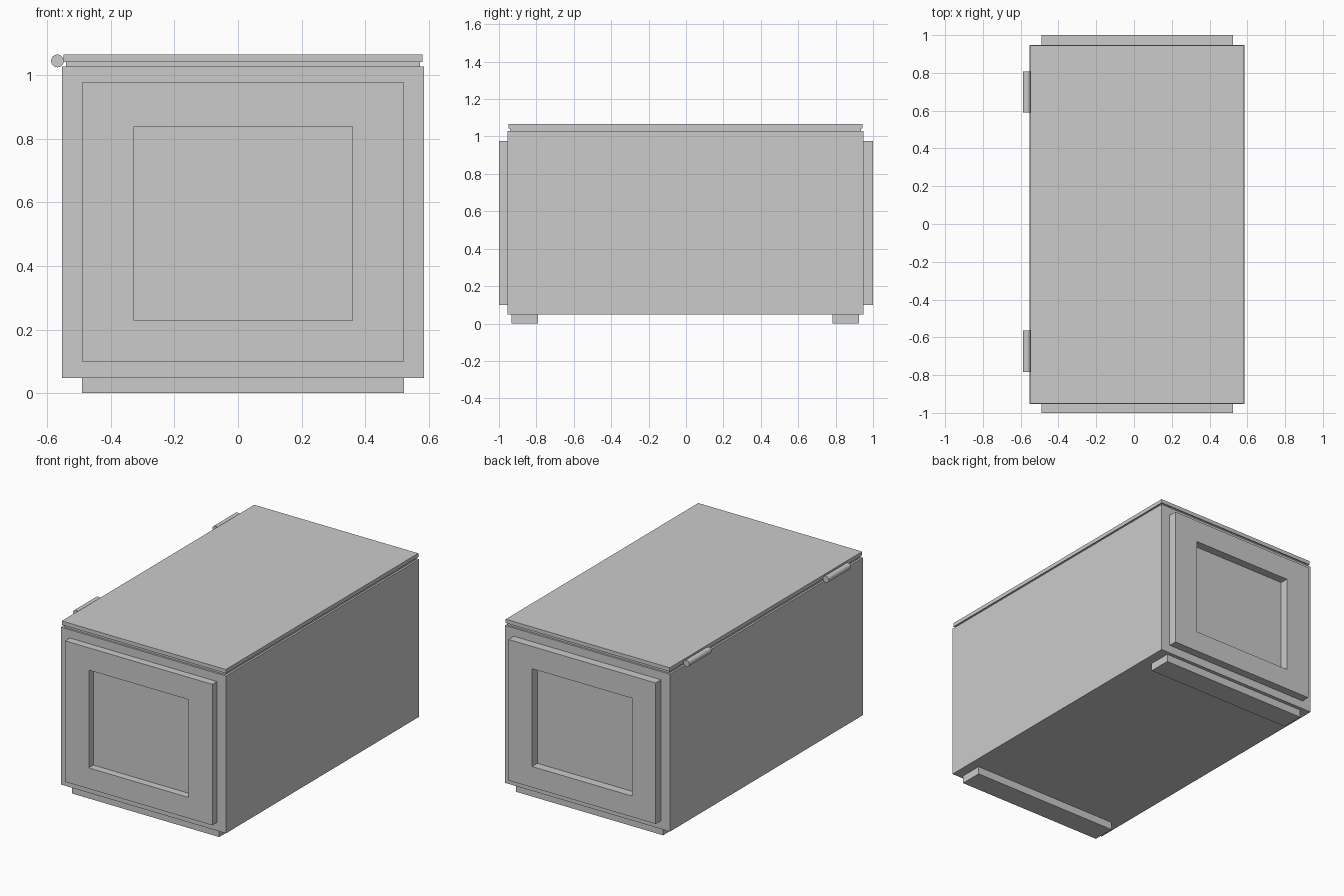
import bpy, bmesh
from math import pi

if "Cube" in bpy.data.objects:
    bpy.data.objects.remove(bpy.data.objects["Cube"])

CX, CY = 0.016, -0.003   # centre of the chest body (hinges stick out to the left)


def finish(name, bm):
    bmesh.ops.recalc_face_normals(bm, faces=bm.faces)
    mesh = bpy.data.meshes.new(name)
    bm.to_mesh(mesh)
    bm.free()
    obj = bpy.data.objects.new(name, mesh)
    bpy.context.collection.objects.link(obj)
    return obj


def box(name, x, y, z):
    """Box from (min, max) ranges on each axis."""
    bm = bmesh.new()
    bmesh.ops.create_cube(bm, size=1)
    for v in bm.verts:
        v.co = [r[0] if c < 0 else r[1] for c, r in zip(v.co, (x, y, z))]
    return finish(name, bm)


def around(c, half):
    return (c - half, c + half)


def frame(name, outer, inner, y):
    """Rectangular ring in the xz plane, extruded along y; outer/inner = (x range, z range)."""
    bm = bmesh.new()

    def loop(rect, yy):
        (x0, x1), (z0, z1) = rect
        return [bm.verts.new((px, yy, pz)) for px, pz in ((x0, z0), (x1, z0), (x1, z1), (x0, z1))]

    loops = [loop(outer, y[0]), loop(inner, y[0]), loop(inner, y[1]), loop(outer, y[1])]
    for a, b in zip(loops, loops[1:] + loops[:1]):
        for i in range(4):
            j = (i + 1) % 4
            bm.faces.new((a[i], a[j], b[j], b[i]))
    return finish(name, bm)


# Main chest and the two-step lid
box("chest_body", around(CX, 0.569), around(CY, 0.951), (0.048, 1.028))
box("lid_lip", around(CX, 0.557), around(CY, 0.939), (1.028, 1.042))
box("lid", around(CX, 0.565), around(CY, 0.947), (1.042, 1.066))

# Raised end frames
outer = (around(CX, 0.507), (0.099, 0.977))
inner = (around(CX, 0.344), (0.229, 0.838))
frame("front_frame", outer, inner, (-1.0, CY - 0.951))
frame("back_frame", outer, inner, (CY + 0.951, 1.0))

# Foot rails and hinge barrels, one of each per end
for end, s in (("front", -1), ("back", 1)):
    box(end + "_foot", around(CX, 0.507), around(CY + s * 0.858, 0.071), (0.0, 0.048))
    bpy.ops.mesh.primitive_cylinder_add(vertices=32, radius=0.02, depth=0.218,
                                        location=(-0.568, 0.012 + s * 0.686, 1.045),
                                        rotation=(pi / 2, 0, 0))
    bpy.context.object.name = end + "_hinge"
    bpy.ops.object.shade_smooth_by_angle()
